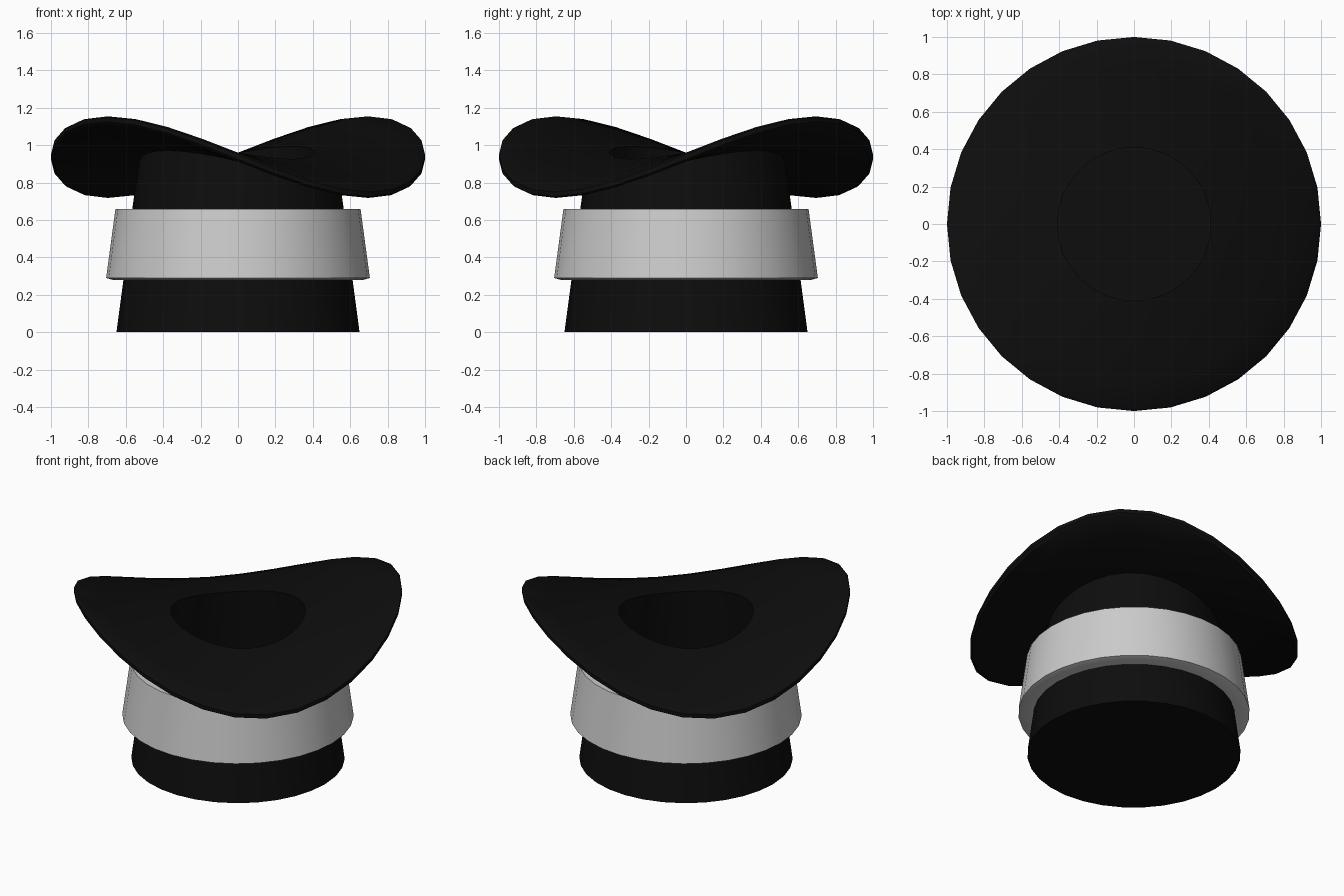
import bpy
import bmesh
from math import sin, cos, tau, radians

if "Cube" in bpy.data.objects:
    bpy.data.objects.remove(bpy.data.objects["Cube"])

SIDES = 32
TWIST = 0.4     # saddle bend of the brim: z += TWIST * x * y


def revolve(name, profile, closed=False, color=None):
    """Spin (radius, z, bend) points around z; bend blends in the saddle warp."""
    bm = bmesh.new()
    rings = []
    for r, z, bend in profile:
        if r == 0:
            rings.append([bm.verts.new((0, 0, z))] * SIDES)
            continue
        ring = []
        for i in range(SIDES):
            x, y = r * cos(tau * i / SIDES), r * sin(tau * i / SIDES)
            ring.append(bm.verts.new((x, y, z + bend * TWIST * x * y)))
        rings.append(ring)
    pairs = list(zip(rings, rings[1:]))
    if closed:
        pairs.append((rings[-1], rings[0]))
    for a, b in pairs:
        for i in range(SIDES):
            j = (i + 1) % SIDES
            corners = list(dict.fromkeys((a[i], a[j], b[j], b[i])))
            bm.faces.new(corners)
    bmesh.ops.recalc_face_normals(bm, faces=bm.faces[:])
    mesh = bpy.data.meshes.new(name)
    bm.to_mesh(mesh)
    bm.free()
    obj = bpy.data.objects.new(name, mesh)
    bpy.context.collection.objects.link(obj)
    if color:
        mat = bpy.data.materials.new(name + "_color")
        mat.diffuse_color = color
        mat.use_nodes = True
        mat.node_tree.nodes["Principled BSDF"].inputs["Base Color"].default_value = mat.diffuse_color
        mesh.materials.append(mat)
    bpy.ops.object.select_all(action='DESELECT')
    obj.select_set(True)
    bpy.context.view_layer.objects.active = obj
    bpy.ops.object.shade_smooth_by_angle(angle=radians(35))
    return obj


# Upturned hat: closed crown at the bottom, saddle-shaped brim, open cavity
revolve("hat_body", [
    (0, 0, 0), (0.65, 0, 0), (0.61, 0.30, 0), (0.565, 0.66, 0),
    (0.53, 0.915, 1), (0.68, 0.912, 1), (0.84, 0.912, 1), (0.985, 0.912, 1),
    (1.0, 0.925, 1), (1.0, 0.95, 1), (0.985, 0.96, 1),
    (0.84, 0.96, 1), (0.68, 0.96, 1), (0.54, 0.96, 1), (0.41, 0.96, 1),
    (0.45, 0.66, 0), (0.53, 0.10, 0), (0, 0.10, 0),
], color=(0.004, 0.004, 0.004, 1))

# Wide band around the crown
revolve("hat_band", [
    (0.60, 0.28, 0), (0.67, 0.28, 0), (0.705, 0.29, 0),
    (0.655, 0.66, 0), (0.555, 0.66, 0),
], closed=True)
